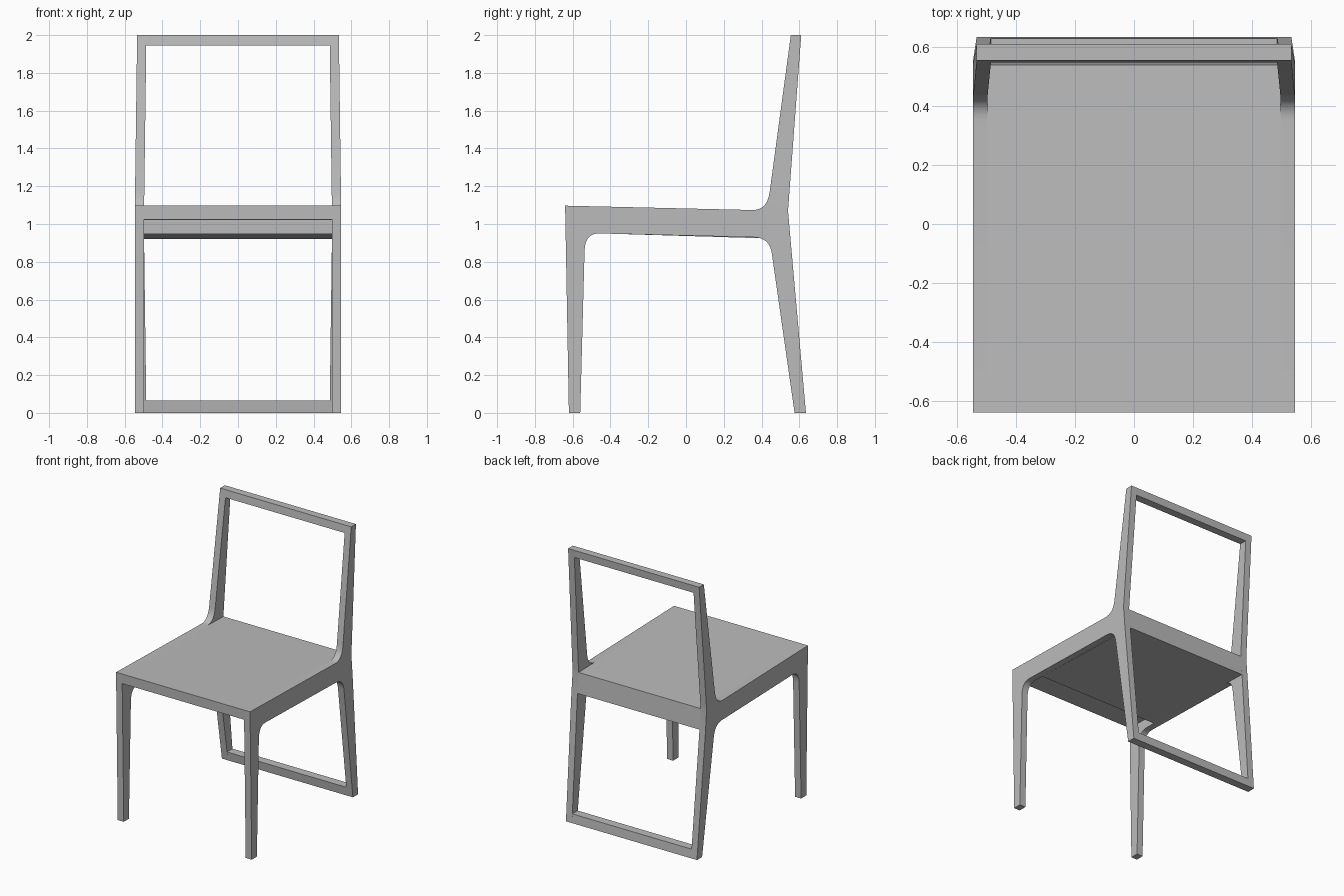
import bpy, bmesh, math
from mathutils import Vector

default = bpy.data.objects.get("Cube")
if default:
    bpy.data.objects.remove(default, do_unlink=True)

grey = bpy.data.materials.new("plain grey")
grey.use_nodes = True
colour = (0.5, 0.5, 0.5, 1)
grey.diffuse_color = colour
grey.node_tree.nodes["Principled BSDF"].inputs["Base Color"].default_value = colour

INNER, OUTER = 0.497, 0.546


def fillet(start, corner, end, steps=8):
    """Rounded corner as a quadratic curve in the side plane."""
    a, b, c = Vector(start), Vector(corner), Vector(end)
    pts = []
    for i in range(steps + 1):
        t = i / steps
        pts.append(tuple(a * (1 - t) ** 2 + b * 2 * t * (1 - t) + c * t * t))
    return pts


def extrude_profile(name, profile, x0, x1):
    """Extrude a side (y, z) profile along x, then narrow the back towards its ends."""
    bm = bmesh.new()
    face = bm.faces.new([bm.verts.new((x0, y, z)) for y, z in profile])
    moved = bmesh.ops.extrude_face_region(bm, geom=[face])["geom"]
    bmesh.ops.translate(bm, vec=(x1 - x0, 0, 0),
                        verts=[v for v in moved if isinstance(v, bmesh.types.BMVert)])
    # Split at the bends so that every piece stays flat
    for z in (0.9, 1.1):
        geom = bm.verts[:] + bm.edges[:] + bm.faces[:]
        bmesh.ops.bisect_plane(bm, geom=geom, plane_co=(0, 0, z), plane_no=(0, 0, 1))
    for v in bm.verts:
        if v.co.y > 0:
            shift = 0.012 * max(0, abs(v.co.z - 1) - 0.1) / 0.9
            v.co.x -= math.copysign(shift, v.co.x)
    bmesh.ops.recalc_face_normals(bm, faces=bm.faces[:])
    mesh = bpy.data.meshes.new(name)
    bm.to_mesh(mesh)
    bm.free()
    mesh.materials.append(grey)
    obj = bpy.data.objects.new(name, mesh)
    bpy.context.collection.objects.link(obj)
    bpy.ops.object.select_all(action="DESELECT")
    obj.select_set(True)
    bpy.context.view_layer.objects.active = obj
    bpy.ops.object.shade_smooth_by_angle(angle=math.radians(25))
    return obj


# Side frames: front leg, seat rail, back leg and back post in one outline
side = [(-0.64, 1.097)]
side += fillet((0.35, 1.074), (0.43, 1.072), (0.443, 1.17))
side += [(0.555, 2), (0.61, 2), (0.54, 1.07), (0.635, 0), (0.575, 0)]
side += fillet((0.455, 0.84), (0.443, 0.928), (0.36, 0.93))
side += fillet((-0.46, 0.95), (-0.533, 0.952), (-0.537, 0.86))
side += [(-0.56, 0), (-0.62, 0)]
for name, sign in (("left_side_frame", 1), ("right_side_frame", -1)):
    extrude_profile(name, side, sign * INNER, sign * OUTER)

# Seat: thin front lip, deeper behind
seat = [(-0.64, 1.097), (0.35, 1.074), (0.54, 1.07), (0.553, 0.92),
        (-0.38, 0.948), (-0.38, 1.02), (-0.638, 1.025)]
extrude_profile("seat", seat, -INNER, INNER)

# Cross rails joining the back posts and the back feet
top = [(0.555, 2), (0.61, 2), (0.606, 1.945), (0.548, 1.945)]
foot = [(0.575, 0), (0.635, 0), (0.629, 0.065), (0.566, 0.065)]
extrude_profile("top_rail", top, -INNER, INNER)
extrude_profile("foot_rail", foot, -INNER, INNER)
